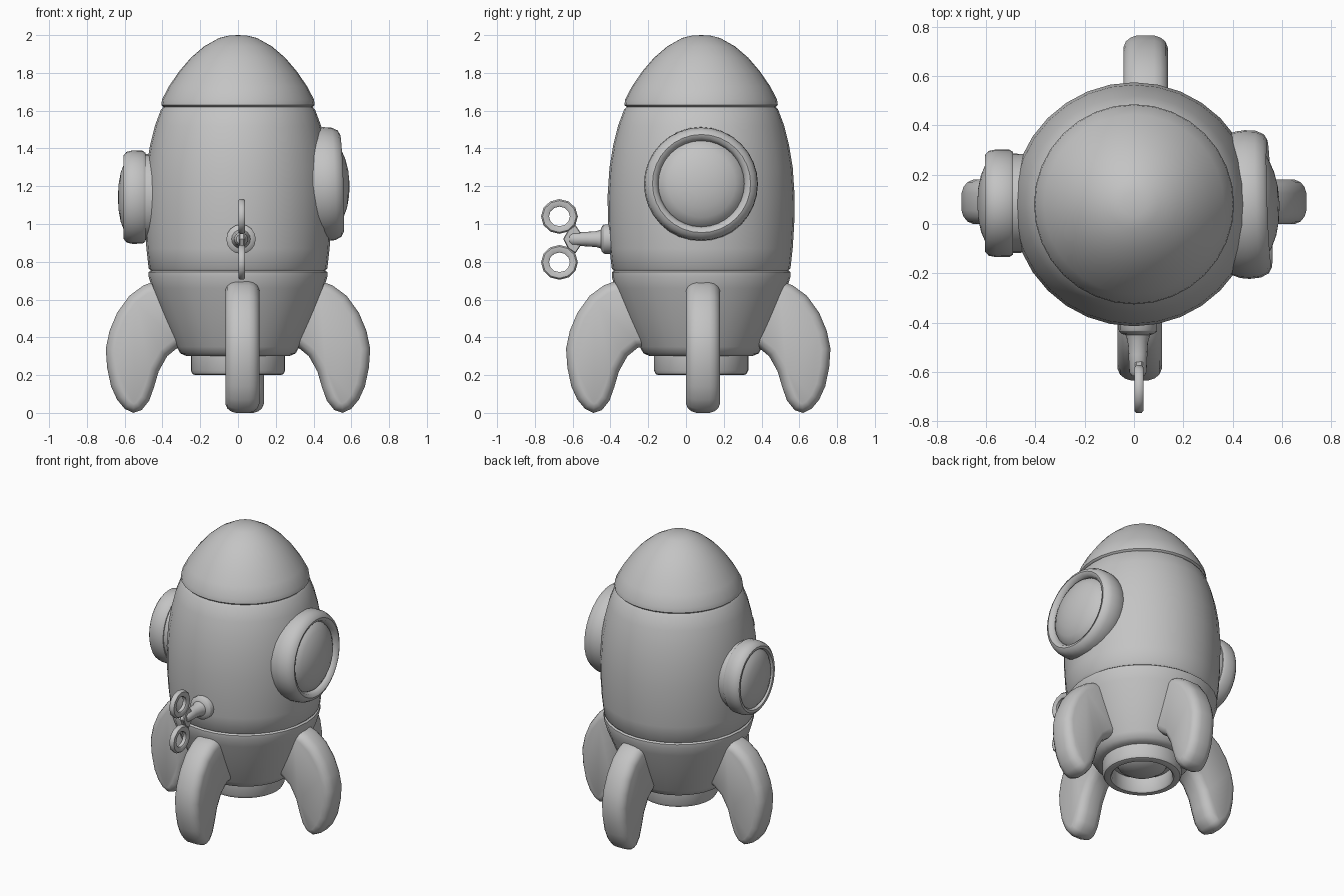
import bpy, bmesh, math
from mathutils import Matrix, Vector

grey = bpy.data.materials.new("plain_grey")
grey.diffuse_color = (0.55, 0.55, 0.55, 1)


def finish(name, bm, loc, rot, scale, angle):
    bmesh.ops.recalc_face_normals(bm, faces=bm.faces)
    mesh = bpy.data.meshes.new(name)
    bm.to_mesh(mesh)
    bm.free()
    mesh.materials.append(grey)
    ob = bpy.data.objects.new(name, mesh)
    bpy.context.collection.objects.link(ob)
    ob.location = loc
    ob.rotation_euler = [math.radians(a) for a in rot]
    ob.scale = scale
    bpy.ops.object.select_all(action='DESELECT')
    ob.select_set(True)
    bpy.context.view_layer.objects.active = ob
    bpy.ops.object.shade_smooth_by_angle(angle=math.radians(angle))
    return ob


def lathe(name, profile, loc=(0, 0, 0), rot=(0, 0, 0), scale=(1, 1, 1),
          segs=32, closed=False, angle=45):
    """Spin (radius, height) points about local z; closed joins last to first."""
    bm = bmesh.new()
    rings = []
    for r, h in profile:
        if r == 0:
            rings.append([bm.verts.new((0, 0, h))] * segs)
        else:
            rings.append([bm.verts.new((r * math.cos(math.tau * i / segs),
                                        r * math.sin(math.tau * i / segs), h))
                          for i in range(segs)])
    pairs = list(zip(rings, rings[1:]))
    if closed:
        pairs.append((rings[-1], rings[0]))
    for a, b in pairs:
        for i in range(segs):
            j = (i + 1) % segs
            quad = list(dict.fromkeys((a[i], a[j], b[j], b[i])))
            if len(quad) > 2:
                bm.faces.new(quad)
    return finish(name, bm, loc, rot, scale, angle)


def slab(name, pts, layers, loc=(0, 0, 0), rot=(0, 0, 0), angle=60):
    """Stack inset copies of a clockwise (x, z) outline; layers = (inset, y)."""
    bm = bmesh.new()
    n = len(pts)
    P = [Vector(p) for p in pts]
    rings = []
    for inset, y in layers:
        ring = []
        for i in range(n):
            t = (P[(i + 1) % n] - P[i]).normalized() + (P[i] - P[i - 1]).normalized()
            t.normalize()
            q = P[i] + Vector((t.y, -t.x)) * inset
            ring.append(bm.verts.new((q.x, y, q.y)))
        rings.append(ring)
    for a, b in zip(rings, rings[1:]):
        for i in range(n):
            j = (i + 1) % n
            bm.faces.new((a[i], a[j], b[j], b[i]))
    bm.faces.new(rings[0])
    bm.faces.new(rings[-1])
    return finish(name, bm, loc, rot, (1, 1, 1), angle)


# Main hull: nose, body and tapered base
AXIS = (0, 0.08, 0)
lathe("nose_cone", [(0, 1.61), (0.39, 1.615), (0.406, 1.63), (0.402, 1.66),
                    (0.365, 1.73), (0.31, 1.81), (0.25, 1.88), (0.18, 1.94),
                    (0.1, 1.985), (0.05, 1.997), (0, 2.0)], AXIS)
lathe("body", [(0, 0.745), (0.455, 0.745), (0.473, 0.765), (0.485, 0.87),
               (0.493, 1.0), (0.495, 1.15), (0.485, 1.3), (0.465, 1.42),
               (0.44, 1.52), (0.408, 1.605), (0.39, 1.625), (0, 1.63)], AXIS)
lathe("lower_hull", [(0, 0.3), (0.27, 0.3), (0.305, 0.315), (0.325, 0.35),
                     (0.39, 0.5), (0.455, 0.66), (0.473, 0.72), (0.473, 0.745),
                     (0.46, 0.755), (0, 0.755)], AXIS)

# Exhaust nozzle with a rounded core inside
lathe("nozzle", [(0.25, 0.31), (0.25, 0.225), (0.24, 0.205), (0.225, 0.2),
                 (0.2, 0.2), (0.19, 0.21), (0.19, 0.31)], AXIS, closed=True)
lathe("nozzle_core", [(0.165, 0.305), (0.15, 0.275), (0.11, 0.25),
                      (0.06, 0.235), (0, 0.23)], AXIS)

# Four curved, puffy fins
fin_outline = [(0.2, 0.695), (0.44, 0.697), (0.5, 0.675), (0.575, 0.62), (0.64, 0.53),
               (0.68, 0.435), (0.7, 0.34), (0.693, 0.24), (0.672, 0.14),
               (0.64, 0.07), (0.6, 0.022), (0.555, 0.0), (0.51, 0.015),
               (0.47, 0.065), (0.445, 0.135), (0.42, 0.22), (0.375, 0.3),
               (0.32, 0.345), (0.2, 0.36)]
half = [(0.0, 0.035), (0.008, 0.06), (0.024, 0.08), (0.048, 0.09)]
fin_layers = [(d, -y) for d, y in reversed(half)] + half
for name, x, y, turn in (("right_fin", 0, 0.09, 0), ("left_fin", 0, 0.09, 180),
                         ("front_fin", 0.023, 0.065, -90),
                         ("back_fin", 0.047, 0.065, 90)):
    slab(name, fin_outline, fin_layers, (x, y, 0), (0, 0, turn))

# Large round porthole on the right
place = dict(loc=(0, 0.063, 1.195), rot=(0, 88, 2))
lathe("right_window_rim", [(0.225, 0.38), (0.28, 0.38), (0.297, 0.42), (0.302, 0.46),
                           (0.298, 0.505), (0.282, 0.538), (0.26, 0.55),
                           (0.24, 0.542), (0.228, 0.515)], closed=True, **place)
lathe("right_window_glass", [(0.235, 0.5), (0.22, 0.527), (0.18, 0.553),
                             (0.13, 0.573), (0.07, 0.586), (0, 0.591)], **place)

# Smaller oval porthole on the left, standing on a short neck
place = dict(loc=(0, 0.084, 1.142), rot=(0, -90, 0), scale=(1, 0.885, 1))
lathe("left_window_neck", [(0, 0.4), (0.225, 0.4), (0.228, 0.5), (0, 0.5)], **place)
lathe("left_window_rim", [(0.195, 0.49), (0.235, 0.49), (0.246, 0.505),
                          (0.247, 0.56), (0.24, 0.59), (0.222, 0.605),
                          (0.205, 0.603), (0.195, 0.585)], closed=True, **place)
lathe("left_window_glass", [(0.2, 0.585), (0.175, 0.604), (0.13, 0.621),
                            (0.07, 0.632), (0, 0.636)], **place)

# Wind-up key: flange, shaft, two loops and the web between them
lathe("key_shaft", [(0, -0.4), (0.078, -0.4), (0.078, 0.435), (0.065, 0.446),
                    (0.05, 0.45), (0.042, 0.475), (0.038, 0.53), (0.036, 0.6),
                    (0.025, 0.617), (0, 0.617)][2:], (0.016, 0, 0.92),
      (90, 0, 0), segs=16)
lathe("key_flange", [(0, 0.38), (0.078, 0.38), (0.078, 0.43), (0.066, 0.444),
                     (0, 0.444)], (0.016, 0, 0.92), (90, 0, 0), segs=16)
for name, z in (("key_loop_top", 1.04), ("key_loop_bottom", 0.797)):
    lathe(name, [(0.052, -0.012), (0.052, 0.012), (0.06, 0.018), (0.084, 0.018),
                 (0.092, 0.01), (0.092, -0.01), (0.084, -0.018), (0.06, -0.018)],
          (0.02, -0.67, z), (0, 90, 0), (1, 1.06, 1), segs=12, closed=True)
web = [(-0.65, 0.92), (-0.625, 0.968), (-0.585, 0.995), (-0.545, 0.935),
       (-0.545, 0.905), (-0.585, 0.845), (-0.625, 0.87)]
slab("key_web", web, [(0.005, -0.016), (0, -0.01), (0, 0.01), (0.005, 0.016)],
     (0.02, 0, 0), (0, 0, 90), 30)
